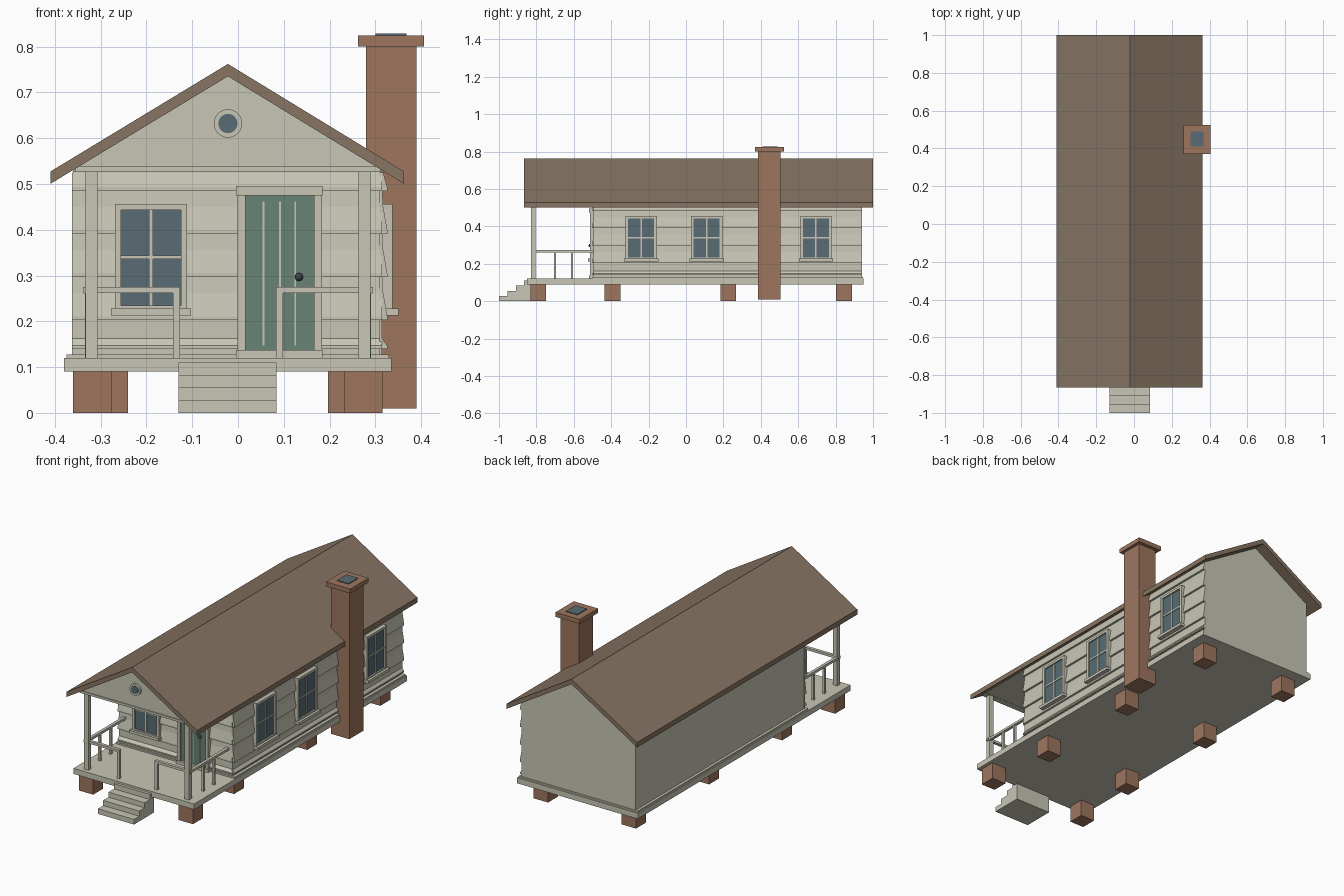
import bpy, bmesh, math
from mathutils import Matrix

cube = bpy.data.objects.get("Cube")
if cube:
    bpy.data.objects.remove(cube, do_unlink=True)


def material(name, *rgb):
    lin = [((c / 255 + 0.055) / 1.055) ** 2.4 for c in rgb] + [1]
    m = bpy.data.materials.new(name)
    m.use_nodes = True
    m.diffuse_color = lin
    bsdf = next(n for n in m.node_tree.nodes if n.type == 'BSDF_PRINCIPLED')
    bsdf.inputs["Base Color"].default_value = lin
    return m


CREAM = material("cream_paint", 200, 198, 182)
ROOF = material("brown_shingle", 135, 117, 99)
BRICK = material("red_brick", 158, 118, 95)
GLASS = material("blue_grey_glass", 88, 108, 116)
GREEN = material("green_door_paint", 105, 131, 118)
DARK = material("dark_metal", 62, 70, 74)


def finish(name, bm, mat):
    bmesh.ops.recalc_face_normals(bm, faces=bm.faces)
    me = bpy.data.meshes.new(name)
    bm.to_mesh(me)
    bm.free()
    me.materials.append(mat)
    ob = bpy.data.objects.new(name, me)
    bpy.context.collection.objects.link(ob)
    return ob


def box(name, mat, x, y, z):
    """Box from three (low, high) ranges."""
    bm = bmesh.new()
    bmesh.ops.create_cube(bm, size=1)
    for v in bm.verts:
        v.co = [r[0] if c < 0 else r[1] for c, r in zip(v.co, (x, y, z))]
    return finish(name, bm, mat)


def prism(name, mat, pts, axis, a, b):
    """Extrude a (horizontal, height) outline along x or y."""
    bm = bmesh.new()
    vs = [bm.verts.new((u, a, v) if axis == 'Y' else (a, u, v)) for u, v in pts]
    face = bm.faces.new(vs)
    new = bmesh.ops.extrude_face_region(bm, geom=[face])["geom"]
    move = (0, b - a, 0) if axis == 'Y' else (b - a, 0, 0)
    bmesh.ops.translate(bm, vec=move, verts=[g for g in new if isinstance(g, bmesh.types.BMVert)])
    return finish(name, bm, mat)


def disc(name, mat, x, z, r, y0, y1, sides=32):
    bm = bmesh.new()
    rot = Matrix.Translation((x, (y0 + y1) / 2, z)) @ Matrix.Rotation(math.pi / 2, 4, 'X')
    bmesh.ops.create_cone(bm, cap_ends=True, segments=sides, radius1=r, radius2=r,
                          depth=abs(y1 - y0), matrix=rot)
    return finish(name, bm, mat)


MID = -0.022                      # house centre line
LEFT, RIGHT = -0.36, 0.315        # wall planes
FRONT, BACK = -0.49, 0.94
EAVE = 0.53


def wall_box(name, mat, side, u, depth, z):
    """Box standing proud of the front or right wall."""
    if side == 'front':
        return box(name, mat, u, (FRONT - depth, FRONT + 0.002), z)
    return box(name, mat, (RIGHT - 0.002, RIGHT + depth), u, z)


# Floor and porch deck
box("porch_deck", CREAM, (-0.38, 0.335), (-0.85, BACK + 0.01), (0.09, 0.12))
box("house_sill", CREAM, (-0.374, 0.33), (-0.5, BACK + 0.005), (0.1, 0.128))

# House body and gable attic that also covers the porch
box("house_walls", CREAM, (LEFT, RIGHT), (FRONT, BACK), (0.11, EAVE))
prism("gable_attic", CREAM, [(LEFT, 0.527), (RIGHT, 0.527), (RIGHT, EAVE), (MID, 0.738), (LEFT, EAVE)],
      'Y', -0.83, BACK)
box("gable_beam", CREAM, (-0.355, 0.311), (-0.835, -0.8), (0.526, 0.538))

# Roof
prism("roof", ROOF, [(-0.41, 0.5), (MID, 0.735), (0.363, 0.5), (0.363, 0.527), (MID, 0.762), (-0.41, 0.527)],
      'Y', -0.865, 1.0)


# Lapped siding on the front and right walls
def siding(base, out):
    pts = [(base, 0.12), (base, 0.14), (base + out, 0.14), (base + out, 0.147), (base, 0.162)]
    for i in range(4):
        z = 0.203 + 0.094 * i
        pts += [(base, z), (base + out, z), (base + out, z + 0.008)]
        pts.append((base + out * 0.2, min(z + 0.059, EAVE - 0.005)))
    inner = base - out * 0.5
    return pts + [(inner, EAVE - 0.005), (inner, 0.12)]


prism("front_siding", CREAM, siding(FRONT, -0.012), 'X', LEFT - 0.002, RIGHT)
prism("right_siding", CREAM, siding(RIGHT, 0.011), 'Y', FRONT - 0.005, BACK)


# Windows with frame, glazing bars and sill
def window(name, side, c, half):
    z0, z1, t = 0.234, 0.443, 0.014
    wall_box(name + "_glass", GLASS, side, (c - half, c + half), 0.014, (z0, z1))
    for s in (-1, 1):
        e = sorted((c + s * half, c + s * (half + t)))
        wall_box(name + "_jamb", CREAM, side, e, 0.022, (z0 - 0.01, z1))
    wall_box(name + "_head", CREAM, side, (c - half - t, c + half + t), 0.022, (z1, z1 + 0.013))
    wall_box(name + "_foot", CREAM, side, (c - half, c + half), 0.022, (z0 - 0.01, z0))
    wall_box(name + "_bar_upright", CREAM, side, (c - 0.004, c + 0.004), 0.018, (z0, z1))
    wall_box(name + "_bar_cross", CREAM, side, (c - half, c + half), 0.018, (0.336, 0.344))
    wall_box(name + "_sill", CREAM, side, (c - half - 0.022, c + half + 0.022), 0.035, (0.213, 0.228))


window("front_window", 'front', -0.19, 0.065)
for i, y in enumerate((-0.24, 0.11, 0.695)):
    window("side_window_%d" % (i + 1), 'right', y, 0.07)

# Door
wall_box("door", GREEN, 'front', (0.014, 0.168), 0.015, (0.13, 0.477))
for x in (0.056, 0.092, 0.125):
    wall_box("door_strip", CREAM, 'front', (x - 0.002, x + 0.002), 0.017, (0.147, 0.462))
for x in (-0.001, 0.166):
    wall_box("door_jamb", CREAM, 'front', (x, x + 0.017), 0.024, (0.12, 0.477))
wall_box("door_head", CREAM, 'front', (-0.004, 0.185), 0.028, (0.475, 0.495))
wall_box("door_threshold", CREAM, 'front', (-0.004, 0.185), 0.028, (0.12, 0.137))
bm = bmesh.new()
bmesh.ops.create_uvsphere(bm, u_segments=16, v_segments=10, radius=0.009,
                          matrix=Matrix.Translation((0.133, FRONT - 0.022, 0.297)))
for f in bm.faces:
    f.smooth = True
finish("door_knob", bm, DARK)

# Round attic window
disc("attic_window_ring", CREAM, MID, 0.632, 0.031, -0.842, -0.82)
disc("attic_window_glass", GLASS, MID, 0.632, 0.021, -0.845, -0.83)

# Porch posts and railings, mirrored about the centre line
for s in (-1, 1):
    def span(a, b):
        return sorted((MID + s * a, MID + s * b))
    box("porch_post", CREAM, span(0.285, 0.311), (-0.828, -0.804), (0.118, 0.53))
    box("rail_end_post", CREAM, span(0.105, 0.12), (-0.823, -0.808), (0.118, 0.264))
    box("front_rail", CREAM, span(0.105, 0.317), (-0.824, -0.807), (0.262, 0.275))
    box("side_rail", CREAM, span(0.298, 0.314), (-0.824, FRONT), (0.26, 0.273))
    for y in (-0.7, -0.61):
        box("side_baluster", CREAM, span(0.3, 0.312), (y - 0.006, y + 0.006), (0.118, 0.264))

# Front steps
for i in range(4):
    box("step_%d" % (i + 1), CREAM, (-0.13, 0.084), (-1 + 0.045 * i, -0.83),
        (0.0275 * i, 0.0275 * (i + 1)))

# Brick piers, the front pair set wider
for y, reach in ((-0.79, 0.338), (-0.392, 0.303), (0.226, 0.303), (0.845, 0.303)):
    for s in (-1, 1):
        c = MID + s * (reach - 0.0425)
        box("brick_pier", BRICK, (c - 0.0425, c + 0.0425), (y - 0.0425, y + 0.0425), (0, 0.092))

# Chimney
box("chimney_stack", BRICK, (0.28, 0.39), (0.385, 0.505), (0.01, 0.805))
box("chimney_cap", BRICK, (0.262, 0.406), (0.37, 0.525), (0.8, 0.824))
box("chimney_flue", GLASS, (0.3, 0.368), (0.41, 0.49), (0.82, 0.828))
